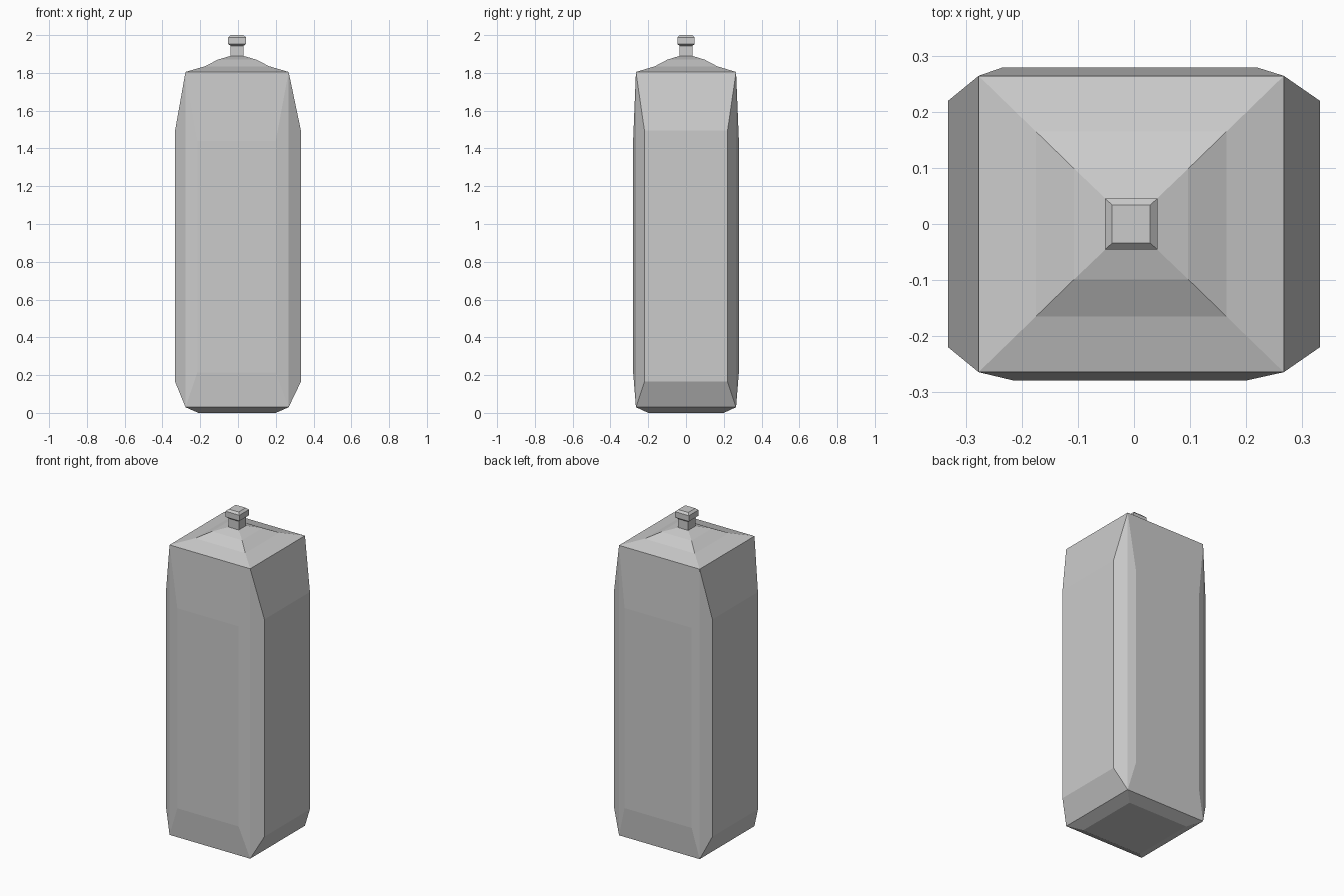
import bpy
import bmesh

if "Cube" in bpy.data.objects:
    bpy.data.objects.remove(bpy.data.objects["Cube"], do_unlink=True)

grey = bpy.data.materials.new("plain_grey")
grey.use_nodes = True
colour = (0.6, 0.6, 0.6, 1)
grey.diffuse_color = colour
grey.node_tree.nodes["Principled BSDF"].inputs["Base Color"].default_value = colour

CX = -0.005  # the roof and cap sit slightly to the right


def ring(bm, hx, hy, z):
    """Rectangle of four corners, counter-clockwise from front right."""
    return [bm.verts.new((CX + sx * hx, sy * hy, z))
            for sx, sy in ((-1, -1), (1, -1), (1, 1), (-1, 1))]


def bridge(bm, low, high):
    for i in range(4):
        j = (i + 1) % 4
        bm.faces.new((low[i], low[j], high[j], high[i]))


def loft(bm, sizes):
    rings = [ring(bm, *s) for s in sizes]
    for low, high in zip(rings, rings[1:]):
        bridge(bm, low, high)
    return rings


def finish(bm, name):
    bmesh.ops.recalc_face_normals(bm, faces=bm.faces)
    mesh = bpy.data.meshes.new(name)
    bm.to_mesh(mesh)
    bm.free()
    mesh.materials.append(grey)
    obj = bpy.data.objects.new(name, mesh)
    bpy.context.collection.objects.link(obj)


# Body: tapered base, four bulging walls and a stepped pyramid roof
bm = bmesh.new()
base = loft(bm, [(0.205, 0.2, 0), (0.273, 0.265, 0.03)])
bm.faces.new(base[0][::-1])
roof = loft(bm, [(0.273, 0.265, 1.805), (0.17, 0.165, 1.835),
                 (0.102, 0.099, 1.87), (0.034, 0.034, 1.89)])
bm.faces.new(roof[-1])

# Raised panel of each wall, as two bottom corners and its height span
panels = [
    ((-0.215, -0.28), (0.2, -0.28), 0.215, 1.44),
    ((0.333, -0.22), (0.333, 0.22), 0.165, 1.495),
    ((0.22, 0.28), (-0.235, 0.28), 0.215, 1.44),
    ((-0.333, 0.22), (-0.333, -0.22), 0.165, 1.495),
]
for i, (a, b, z0, z1) in enumerate(panels):
    j = (i + 1) % 4
    outer = [base[-1][i], base[-1][j], roof[0][j], roof[0][i]]
    inner = [bm.verts.new((*p, z)) for p, z in ((a, z0), (b, z0), (b, z1), (a, z1))]
    bridge(bm, outer, inner)
    bm.faces.new(inner)
finish(bm, "container_body")

# Neck and bevelled cap
for name, sizes in (
    ("neck", [(0.034, 0.034, 1.88), (0.034, 0.034, 1.945)]),
    ("cap", [(0.034, 0.034, 1.943), (0.047, 0.046, 1.953),
             (0.047, 0.046, 1.988), (0.034, 0.034, 2.0)]),
):
    bm = bmesh.new()
    rings = loft(bm, sizes)
    bm.faces.new(rings[0][::-1])
    bm.faces.new(rings[-1])
    finish(bm, name)
